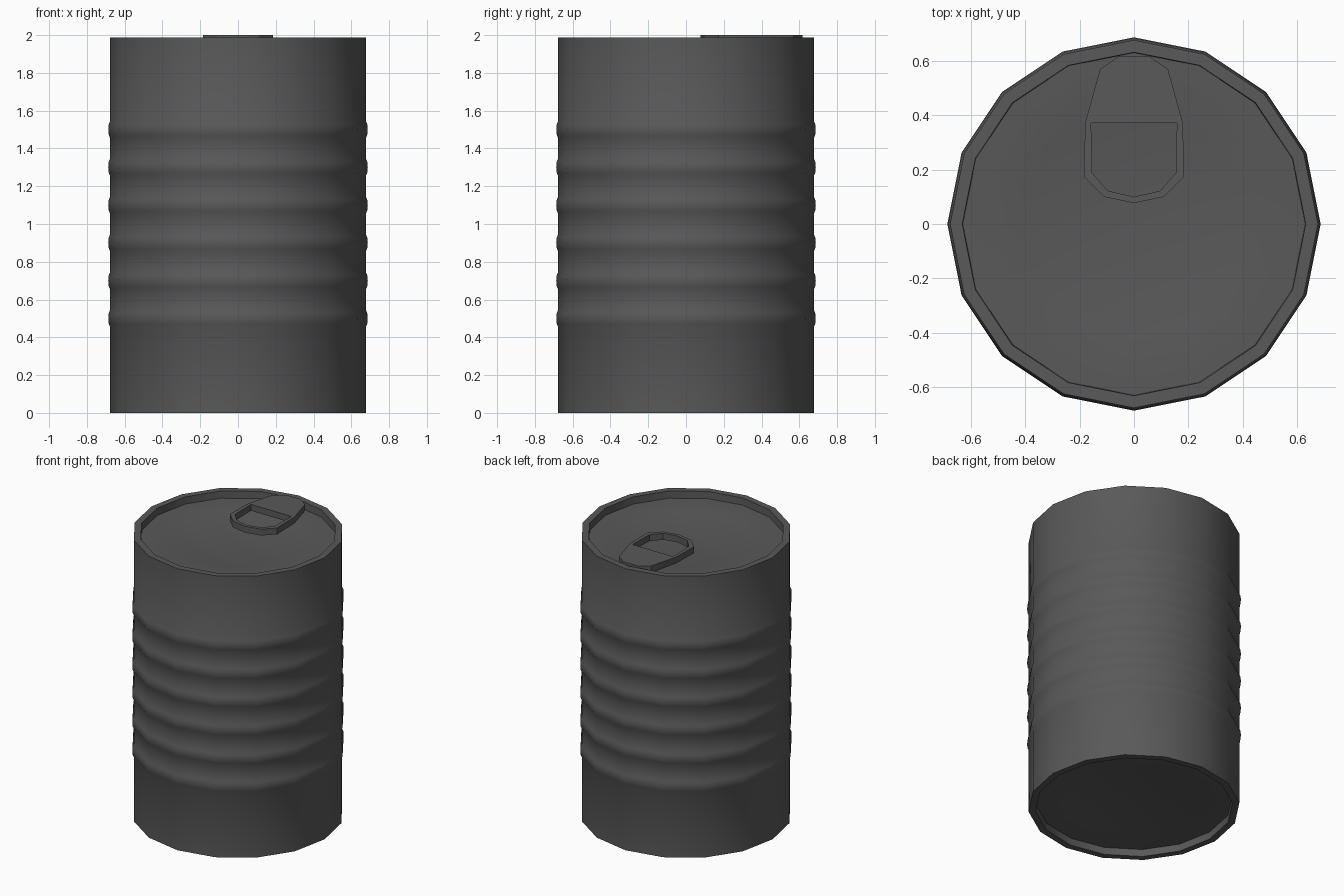
import bpy, bmesh, math

if "Cube" in bpy.data.objects:
    bpy.data.objects.remove(bpy.data.objects["Cube"])

SIDES = 16
metal = bpy.data.materials.new("dark grey metal")
metal.diffuse_color = (0.1, 0.1, 0.1, 1)
metal.use_nodes = True
metal.node_tree.nodes["Principled BSDF"].inputs["Base Color"].default_value = metal.diffuse_color


def finish(name, bm):
    bmesh.ops.recalc_face_normals(bm, faces=bm.faces[:])
    me = bpy.data.meshes.new(name)
    bm.to_mesh(me)
    bm.free()
    me.materials.append(metal)
    ob = bpy.data.objects.new(name, me)
    bpy.context.collection.objects.link(ob)
    bpy.ops.object.select_all(action='DESELECT')
    ob.select_set(True)
    bpy.context.view_layer.objects.active = ob
    bpy.ops.object.shade_smooth_by_angle(angle=math.radians(32))
    return ob


def lathe(name, profile):
    """Revolve (radius, z) points into a closed faceted drum."""
    bm = bmesh.new()
    rings = []
    for r, z in profile:
        rings.append([bm.verts.new((r * math.cos(a), r * math.sin(a), z))
                      for a in (2 * math.pi * i / SIDES for i in range(SIDES))])
    for lo, hi in zip(rings, rings[1:]):
        for i in range(SIDES):
            j = (i + 1) % SIDES
            bm.faces.new((lo[i], lo[j], hi[j], hi[i]))
    bm.faces.new(rings[0])
    bm.faces.new(rings[-1])
    return finish(name, bm)


# Can body: recessed base, ribbed wall, rim and recessed lid in one profile
TOP = 1.988
end = [(0.42, 0.058), (0.46, 0.05), (0.63, 0.05), (0.632, 0.0), (0.677, 0.0)]
ribs = []
for k in range(6):
    z = 0.5 + 0.2 * k
    ribs += [(0.677, z - 0.045), (0.684, z - 0.03), (0.687, z),
             (0.684, z + 0.03), (0.677, z + 0.045)]
lid = [(r, TOP - z) for r, z in reversed(end)]
lathe("can_body", end + ribs + lid)


# Pull tab: plate with a finger hole, built as a right half and mirrored
outer = [(0, 0.077), (0.11, 0.10), (0.184, 0.173), (0.18, 0.371),
         (0.125, 0.57), (0.055, 0.618), (0, 0.618)]
hole = [(0, 0.10), (0.096, 0.122), (0.154, 0.188), (0.158, 0.371), (0, 0.371)]
bm = bmesh.new()
for s in (1, -1):
    o = [bm.verts.new((s * x, y, 1.955)) for x, y in outer]
    h = [bm.verts.new((s * x, y, 1.955)) for x, y in hole]
    for i in range(3):
        bm.faces.new((o[i], o[i + 1], h[i + 1], h[i]))
    bm.faces.new((h[4], h[3], o[3], o[4], o[5], o[6]))
bmesh.ops.remove_doubles(bm, verts=bm.verts[:], dist=0.0001)
bmesh.ops.recalc_face_normals(bm, faces=bm.faces[:])
ext = bmesh.ops.extrude_face_region(bm, geom=bm.faces[:], use_keep_orig=True)
for v in ext["geom"]:
    if isinstance(v, bmesh.types.BMVert):
        v.co.z = 2.0
finish("pull_tab", bm)

# Rivet post joining the tab to the lid
bm = bmesh.new()
bmesh.ops.create_cone(bm, cap_ends=True, segments=SIDES, radius1=0.05,
                      radius2=0.05, depth=0.03)
bmesh.ops.translate(bm, verts=bm.verts[:], vec=(0, 0.48, 1.945))
finish("tab_rivet", bm)
